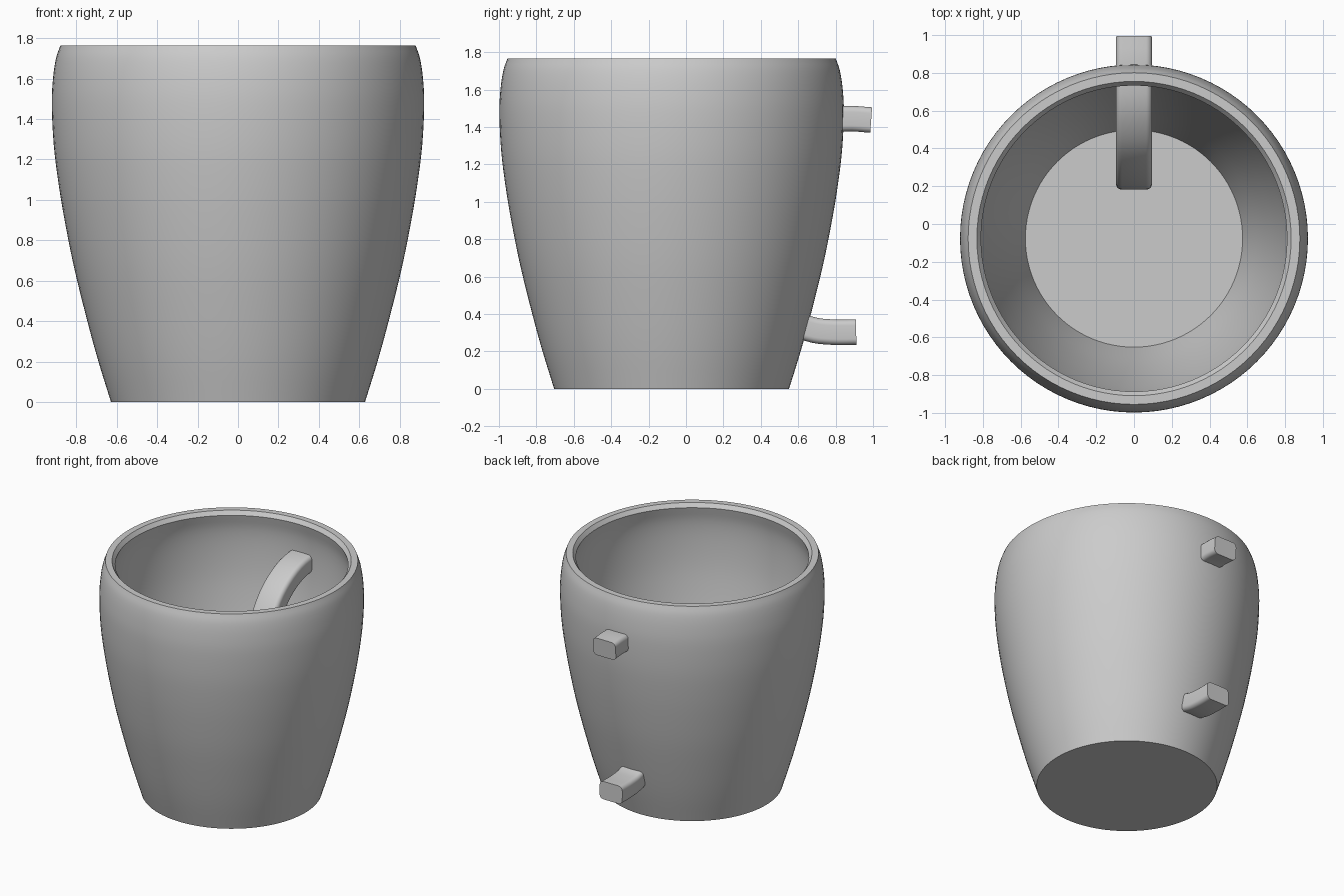
import bpy, bmesh, math
from mathutils import Vector

if "Cube" in bpy.data.objects:
    bpy.data.objects.remove(bpy.data.objects["Cube"], do_unlink=True)

# Single grey clay colour
GREY = (0.6, 0.6, 0.6, 1)
clay = bpy.data.materials.new("grey_clay")
clay.use_nodes = True
clay.diffuse_color = GREY
clay.node_tree.nodes["Principled BSDF"].inputs["Base Color"].default_value = GREY

AXIS_Y = -0.077


def spline(points, steps):
    """Smooth curve through the given 2D points."""
    p = [Vector(q) for q in points]
    p = [2 * p[0] - p[1]] + p + [2 * p[-1] - p[-2]]
    out = []
    for a, b, c, d in zip(p, p[1:], p[2:], p[3:]):
        for i in range(steps):
            t = i / steps
            out.append(0.5 * (2 * b + (c - a) * t + (2 * a - 5 * b + 4 * c - d) * t ** 2
                              + (3 * b - a - 3 * c + d) * t ** 3))
    return out + [p[-2]]


def loft(name, rings):
    """Skin closed rings of points and cap both ends."""
    bm = bmesh.new()
    loops = [[bm.verts.new(co) for co in ring] for ring in rings]
    n = len(loops[0])
    for a, b in zip(loops, loops[1:]):
        for i in range(n):
            j = (i + 1) % n
            bm.faces.new((a[i], a[j], b[j], b[i]))
    bm.faces.new(loops[0][::-1])
    bm.faces.new(loops[-1])
    bmesh.ops.recalc_face_normals(bm, faces=bm.faces)
    mesh = bpy.data.meshes.new(name)
    bm.to_mesh(mesh)
    bm.free()
    mesh.materials.append(clay)
    obj = bpy.data.objects.new(name, mesh)
    bpy.context.collection.objects.link(obj)
    bpy.ops.object.select_all(action='DESELECT')
    obj.select_set(True)
    bpy.context.view_layer.objects.active = obj
    bpy.ops.object.shade_smooth_by_angle(angle=math.radians(30))
    return obj


# Cup: outer wall, flat rim with a chamfered lip, inner wall, floor
outer = spline([(0.628, 0), (0.69, 0.2), (0.745, 0.4), (0.807, 0.65), (0.852, 0.87),
                (0.886, 1.07), (0.911, 1.27), (0.921, 1.47), (0.915, 1.6),
                (0.9, 1.7), (0.878, 1.765)], 4)
inner = spline([(0.81, 1.735), (0.835, 1.62), (0.842, 1.47), (0.833, 1.27), (0.808, 1.07),
                (0.773, 0.87), (0.727, 0.65), (0.665, 0.4), (0.575, 0.09)], 4)
profile = outer + [Vector((0.832, 1.765))] + inner
SEGMENTS = 96
angles = [math.tau * i / SEGMENTS for i in range(SEGMENTS)]
loft("cup", [[(r * math.cos(a), AXIS_Y + r * math.sin(a), z) for a in angles]
             for r, z in profile])

# Handle: rounded bar bowed through the back wall into the cup
path = spline([(0.99, 1.437), (0.85, 1.444), (0.65, 1.42), (0.48, 1.33), (0.365, 1.2),
               (0.28, 1.03), (0.25, 0.86), (0.28, 0.66), (0.37, 0.5), (0.5, 0.39),
               (0.66, 0.32), (0.78, 0.303), (0.91, 0.303)], 4)
HALF_W, HALF_T, ROUND = 0.096, 0.068, 0.032
section = []
for k, (sx, st) in enumerate([(1, 1), (-1, 1), (-1, -1), (1, -1)]):
    for i in range(6):
        a = math.pi / 2 * (k + i / 5)
        section.append((sx * (HALF_W - ROUND) + ROUND * math.cos(a),
                        st * (HALF_T - ROUND) + ROUND * math.sin(a)))
rings = []
for i, p in enumerate(path):
    d = (path[min(i + 1, len(path) - 1)] - path[max(i - 1, 0)]).normalized()
    rings.append([(w, p.x - d.y * t, p.y + d.x * t) for w, t in section])
loft("handle", rings)
